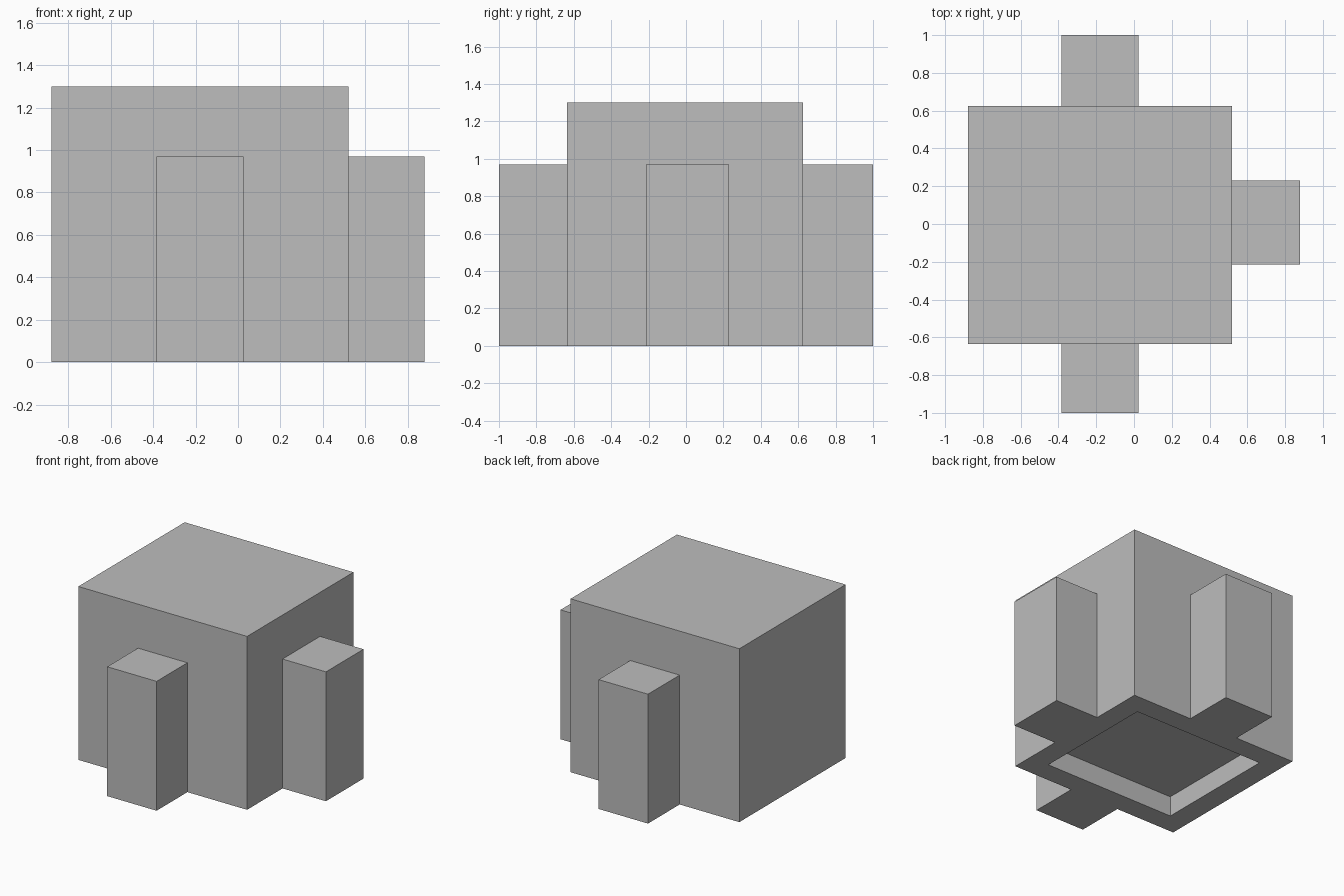
import bpy
import bmesh

if "Cube" in bpy.data.objects:
    bpy.data.objects.remove(bpy.data.objects["Cube"], do_unlink=True)

# Single plain grey
grey = bpy.data.materials.new("plain grey")
grey.use_nodes = True
colour = (0.51, 0.51, 0.51, 1)
grey.diffuse_color = colour
grey.node_tree.nodes["Principled BSDF"].inputs["Base Color"].default_value = colour


def box(name, low, high, recess=None):
    """Box between two corners; recess = (inset, depth) sinks the underside."""
    bm = bmesh.new()
    bmesh.ops.create_cube(bm, size=1)
    for v in bm.verts:
        v.co = [b if c > 0 else a for c, a, b in zip(v.co, low, high)]
    bm.normal_update()
    if recess:
        inset, depth = recess
        base = min(bm.faces, key=lambda f: f.calc_center_median().z)
        bmesh.ops.inset_individual(bm, faces=[base], thickness=inset)
        # Sink the inset panel by straight walls
        sunk = bmesh.ops.extrude_discrete_faces(bm, faces=[base])["faces"][0]
        bmesh.ops.translate(bm, vec=(0, 0, depth), verts=sunk.verts)
        bmesh.ops.recalc_face_normals(bm, faces=bm.faces)
    mesh = bpy.data.meshes.new(name)
    bm.to_mesh(mesh)
    bm.free()
    mesh.materials.append(grey)
    obj = bpy.data.objects.new(name, mesh)
    bpy.context.collection.objects.link(obj)
    return obj


# Main block with a shallow pocket underneath
left, right, front, back = -0.88, 0.52, -0.635, 0.625
box("main_block", (left, front, 0), (right, back, 1.3), recess=(0.225, 0.15))

# Three lower buttresses standing against the walls
height = 0.97
box("front_buttress", (-0.385, -1, 0), (0.025, front, height))
box("back_buttress", (-0.385, back, 0), (0.025, 1, height))
box("side_buttress", (right, -0.215, 0), (0.88, 0.23, height))
